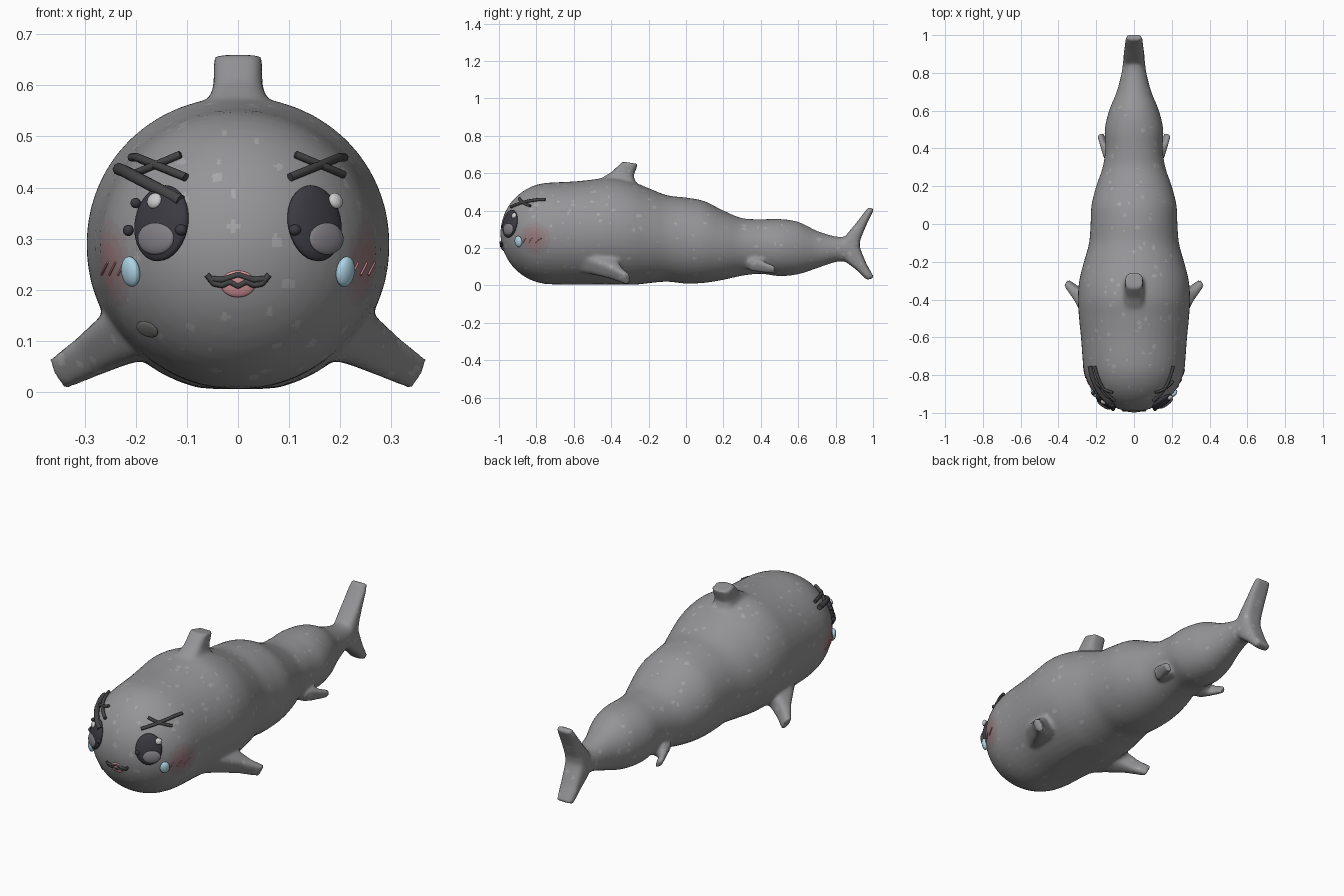
import bpy, bmesh, math, random
from mathutils import Vector, kdtree

if "Cube" in bpy.data.objects:
    bpy.data.objects.remove(bpy.data.objects["Cube"])

random.seed(4)
V = Vector


def material(name, rgb):
    m = bpy.data.materials.new(name)
    m.diffuse_color = (*rgb, 1)
    m.use_nodes = True
    m.node_tree.nodes["Principled BSDF"].inputs["Base Color"].default_value = m.diffuse_color
    return m


GREY = material("body_grey", (0.30, 0.30, 0.31))
SPECK = material("speck_grey", (0.38, 0.38, 0.39))
BLUSHES = [material(f"blush_{i}", c) for i, c in enumerate(
    [(0.33, 0.20, 0.21), (0.31, 0.23, 0.24), (0.30, 0.26, 0.27)])]
DARK = material("dark", (0.045, 0.043, 0.055))
BROW = material("brow_dark", (0.06, 0.06, 0.063))
IRIS = material("iris_grey", (0.22, 0.21, 0.23))
WHITE = material("glint_white", (0.8, 0.8, 0.8))
BLUE = material("tear_blue", (0.42, 0.66, 0.78))
PINK = material("tongue_pink", (0.75, 0.33, 0.36))
STROKE = material("stroke_pink", (0.6, 0.22, 0.25))
PATCH = material("patch_grey", (0.22, 0.22, 0.21))


def ring(c, a, b, power=1.0, n=32):
    """Rounded cross-section around c with half axes a and b."""
    def s(v):
        return math.copysign(abs(v) ** power, v)
    return [c + a * s(math.cos(t)) + b * s(math.sin(t))
            for t in (2 * math.pi * i / n for i in range(n))]


def loft(name, rings):
    bm = bmesh.new()
    rows = [[bm.verts.new(p) for p in r] for r in rings]
    for r, q in zip(rows, rows[1:]):
        for i in range(len(r)):
            j = (i + 1) % len(r)
            bm.faces.new((r[i], r[j], q[j], q[i]))
    bm.faces.new(rows[0])
    bm.faces.new(rows[-1])
    bmesh.ops.recalc_face_normals(bm, faces=bm.faces)
    me = bpy.data.meshes.new(name)
    bm.to_mesh(me)
    bm.free()
    ob = bpy.data.objects.new(name, me)
    bpy.context.collection.objects.link(ob)
    return ob


def fin(name, sections):
    """Each section: leading point, trailing point, half thickness vector."""
    return loft(name, [ring((V(l) + V(t)) / 2, (V(t) - V(l)) / 2, V(b), 0.6)
                       for l, t, b in sections])


# Trunk: spherical head, then (y, half width, top, bottom) stations
HEAD, R = V((0, -0.72, 0.278)), 0.272
stations = [(-.80, .262, .54, .018), (-.72, .272, .55, .006), (-.6, .281, .556, .004),
            (-.5, .291, .566, .0), (-.4, .297, .578, -.002), (-.3, .29, .56, .0),
            (-.2, .265, .52, .012), (-.1, .238, .482, .02), (0, .23, .47, .01),
            (.1, .225, .45, .014), (.2, .2, .4, .03), (.3, .166, .36, .052),
            (.4, .152, .354, .062), (.5, .155, .355, .05), (.6, .132, .34, .06),
            (.7, .092, .292, .092), (.8, .066, .262, .125), (.88, .055, .26, .13),
            (.91, .04, .235, .17)]
X, Y, Z = V((1, 0, 0)), V((0, 1, 0)), V((0, 0, 1))
rings = []
for i in range(12):
    t = 0.06 + i * (math.pi / 2 - 0.06) / 12
    rings.append(ring(HEAD - Y * R * math.cos(t), X * R * math.sin(t), Z * R * math.sin(t), 1, 48))
for i in range(1, len(stations) - 1):
    p = [V(stations[max(0, min(k, len(stations) - 1))]) for k in range(i - 1, i + 3)]
    for k in range(5):
        t = k / 5
        y, w, top, bot = 0.5 * (2 * p[1] + (p[2] - p[0]) * t
                                + (2 * p[0] - 5 * p[1] + 4 * p[2] - p[3]) * t * t
                                + (3 * p[1] - p[0] - 3 * p[2] + p[3]) * t ** 3)
        r = ring(V((0, y, (top + bot) / 2)), X * w, Z * (top - bot) / 2, 0.98, 48)
        for q in r:
            q.z = max(q.z, 0.005)
        rings.append(r)
body = loft("body", rings)
parts = [body]

# Dorsal fin and tail lobes
parts.append(fin("dorsal_fin", [((0, -.50, .50), (0, -.23, .45), (.085, 0, 0)),
                                ((0, -.45, .575), (0, -.265, .54), (.062, 0, 0)),
                                ((0, -.395, .608), (0, -.28, .585), (.048, 0, 0)),
                                ((0, -.34, .662), (0, -.257, .65), (.047, 0, 0))]))
parts.append(fin("tail_upper", [((0, .81, .20), (0, .925, .18), (.056, 0, 0)),
                                ((0, .855, .268), (0, .932, .245), (.054, 0, 0)),
                                ((0, .915, .34), (0, .963, .32), (.049, 0, 0)),
                                ((0, .976, .42), (0, 1.006, .408), (.044, 0, 0))]))
parts.append(fin("tail_lower", [((0, .81, .18), (0, .925, .22), (.056, 0, 0)),
                                ((0, .86, .122), (0, .938, .18), (.054, 0, 0)),
                                ((0, .915, .08), (0, .965, .115), (.049, 0, 0)),
                                ((0, .968, .028), (0, 1.006, .042), (.044, 0, 0))]))

# Paired fins
for s in (-1, 1):
    parts.append(fin("front_flipper", [
        ((s * .18, -.64, .13), (s * .20, -.36, .14), (s * .03, 0, .065)),
        ((s * .245, -.52, .102), (s * .25, -.355, .095), (s * .024, 0, .047)),
        ((s * .30, -.415, .068), (s * .295, -.335, .065), (s * .02, 0, .036)),
        ((s * .36, -.332, .034), (s * .346, -.296, .034), (s * .015, 0, .029))]))
    parts.append(fin("rear_flipper", [
        ((s * .10, .30, .13), (s * .10, .44, .13), (s * .015, 0, .04)),
        ((s * .15, .34, .105), (s * .145, .42, .105), (s * .014, 0, .032)),
        ((s * .192, .468, .083), (s * .164, .482, .083), (s * .01, 0, .021))]))

# Fuse everything into one soft skin
bpy.ops.object.select_all(action='DESELECT')
for p in parts:
    p.select_set(True)
bpy.context.view_layer.objects.active = body
bpy.ops.object.join()
rm = body.modifiers.new("fuse", 'REMESH')
rm.mode, rm.voxel_size = 'VOXEL', 0.009
sm = body.modifiers.new("soften", 'SMOOTH')
sm.factor, sm.iterations = 0.5, 8
bpy.ops.object.convert(target='MESH')
me = body.data
for m in [GREY, SPECK] + BLUSHES:
    me.materials.append(m)
for f in me.polygons:
    f.use_smooth = True
    f.material_index = 0

# Pale flecks and blushing cheeks, coloured on the skin
tree = kdtree.KDTree(len(me.polygons))
for f in me.polygons:
    tree.insert(f.center, f.index)
tree.balance()
for _ in range(330):
    c = me.polygons[random.randrange(len(me.polygons))].center
    for _, i, _ in tree.find_range(c, random.uniform(.005, .012)):
        me.polygons[i].material_index = 1
for s in (-1, 1):
    for rad, k in ((.085, 4), (.065, 3), (.04, 2)):
        for _, i, _ in tree.find_range(V((s * .25, -.81, .25)), rad):
            me.polygons[i].material_index = k


# Face features sit on the head sphere
def surf(x, z, lift=0.0):
    d = V((x, 0, z - HEAD.z))
    if d.length > R * .993:
        d *= R * .993 / d.length
    d.y = -math.sqrt(R * R - d.length_squared)
    n = d.normalized()
    return HEAD + n * (R + lift), n


def blob(name, x, z, rx, rz, depth, mat, lift=0.0):
    loc, n = surf(x, z, lift)
    bpy.ops.mesh.primitive_uv_sphere_add(segments=32, ring_count=16, radius=1, location=loc,
                                         rotation=n.to_track_quat('Z', 'Y').to_euler())
    ob = bpy.context.object
    ob.name, ob.scale = name, (rx, rz, depth)
    ob.data.materials.append(mat)
    bpy.ops.object.shade_smooth()


def rod(name, pts, radius, mat, lift=0.003):
    cu = bpy.data.curves.new(name, 'CURVE')
    cu.dimensions, cu.bevel_depth, cu.bevel_resolution = '3D', radius, 2
    cu.use_fill_caps = True
    path = []
    for (x0, z0), (x1, z1) in zip(pts, pts[1:]):
        path += [(x0 + (x1 - x0) * k / 6, z0 + (z1 - z0) * k / 6) for k in range(6)]
    path.append(pts[-1])
    sp = cu.splines.new('POLY')
    sp.points.add(len(path) - 1)
    for p, q in zip(sp.points, path):
        p.co = (*surf(*q, lift)[0], 1)
    cu.materials.append(mat)
    bpy.context.collection.objects.link(bpy.data.objects.new(name, cu))


for s, iris_x, glint_x in ((-1, -.152, -.152), (1, .163, .178)):
    blob("eye", s * .15, .33, .062, .076, .022, DARK)
    blob("iris", iris_x, .299, .042, .032, .012, IRIS, .016)
    blob("eye_glint", glint_x, .367, .016, .016, .01, WHITE, .021)
    blob("teardrop", s * .206, .236, .023, .03, .014, BLUE, .006)
    rod("brow", [(s * .10, .417), (s * .213, .463)], .0085, BROW, .006)
    rod("brow_cross", [(s * .11, .461), (s * .203, .422)], .0075, BROW, .006)
    for x in (.228, .245, .26):
        rod("blush_stroke", [(s * x - .006, .229), (s * x + .006, .253)], .0022, STROKE, .002)
    blob("lash", s * .107, .315, .012, .011, .011, DARK, .012)
rod("stray_brow", [(-.235, .437), (-.108, .37)], .0125, BROW, .012)
blob("lash", -.195, .367, .01, .01, .01, DARK, .008)
blob("lash", -.209, .315, .011, .011, .01, DARK, .008)

# Mouth, tongue and chin patch
blob("tongue", 0, .211, .034, .027, .008, PINK)
rod("upper_lip", [(-.06, .23), (-.046, .213), (-.03, .21), (-.016, .217), (0, .208),
                  (.016, .217), (.03, .21), (.046, .213), (.06, .23)], .006, BROW, .005)
rod("lip_ridge", [(-.057, .222), (-.03, .22), (0, .23), (.03, .22), (.057, .222)], .006, BROW, .004)
blob("chin_patch", -.178, .122, .032, .019, .004, PATCH)
